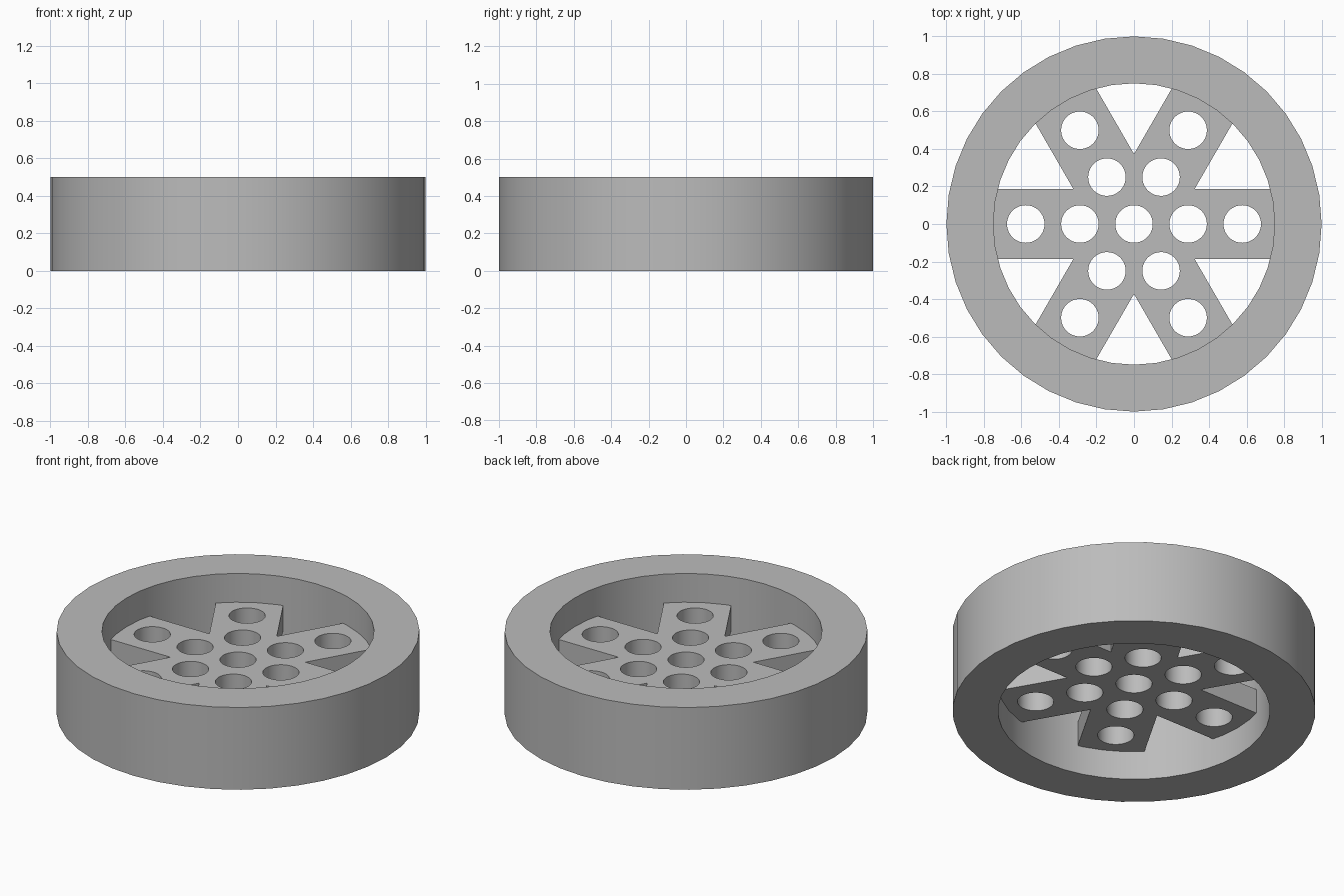
import bpy, bmesh
from math import sin, cos, pi, asin, sqrt

cube = bpy.data.objects.get("Cube")
if cube:
    bpy.data.objects.remove(cube)

OUTER, INNER, HEIGHT = 1.0, 0.75, 0.5
SIDES = 40
PLATE_LOW, PLATE_HIGH = 0.175, 0.325
HALF_WIDTH = 0.1865
HOLE_RADIUS, HOLE_STEP = 0.1, 0.2885

grey = bpy.data.materials.new("plain grey")
grey.use_nodes = True
colour = (0.5, 0.5, 0.5, 1)
grey.diffuse_color = colour
grey.node_tree.nodes["Principled BSDF"].inputs["Base Color"].default_value = colour


def make_object(name, bm):
    bmesh.ops.recalc_face_normals(bm, faces=bm.faces)
    mesh = bpy.data.meshes.new(name)
    bm.to_mesh(mesh)
    bm.free()
    mesh.materials.append(grey)
    obj = bpy.data.objects.new(name, mesh)
    bpy.context.collection.objects.link(obj)
    return obj


def smooth(obj):
    bpy.ops.object.select_all(action="DESELECT")
    obj.select_set(True)
    bpy.context.view_layer.objects.active = obj
    bpy.ops.object.shade_smooth_by_angle(angle=pi / 6)


# Rim: rectangular section swept round the axle
bm = bmesh.new()
section = [(INNER, 0), (OUTER, 0), (OUTER, HEIGHT), (INNER, HEIGHT)]
verts = [bm.verts.new((r, 0, z)) for r, z in section]
edges = [bm.edges.new((verts[i - 1], verts[i])) for i in range(4)]
bmesh.ops.spin(bm, geom=verts + edges, cent=(0, 0, 0), axis=(0, 0, 1),
               angle=2 * pi, steps=SIDES, use_merge=True)
bmesh.ops.remove_doubles(bm, verts=bm.verts, dist=1e-4)
rim = make_object("rim", bm)
smooth(rim)

# Spoke plate: six straight arms whose ends sit just inside the rim
bm = bmesh.new()
reach = INNER + 0.006
spread = asin(HALF_WIDTH / reach)
outline = []
for k in range(6):
    arm = k * pi / 3
    for t in (-1, -0.5, 0, 0.5, 1):
        a = arm + t * spread
        outline.append(bm.verts.new((reach * cos(a), reach * sin(a), PLATE_LOW)))
    a = arm + pi / 6
    outline.append(bm.verts.new((2 * HALF_WIDTH * cos(a), 2 * HALF_WIDTH * sin(a), PLATE_LOW)))
face = bm.faces.new(outline)
top = bmesh.ops.extrude_face_region(bm, geom=[face])["geom"]
bmesh.ops.translate(bm, vec=(0, 0, PLATE_HIGH - PLATE_LOW),
                    verts=[v for v in top if isinstance(v, bmesh.types.BMVert)])
spokes = make_object("spoke_plate", bm)

# Hole cutter: one hole in the middle and two along each arm
centres = [(0, 0)]
for k in range(6):
    for ring in (1, 2):
        r = ring * HOLE_STEP
        centres.append((r * cos(k * pi / 3), r * sin(k * pi / 3)))
bm = bmesh.new()
for x, y in centres:
    made = bmesh.ops.create_cone(bm, cap_ends=True, segments=SIDES, depth=HEIGHT,
                                 radius1=HOLE_RADIUS, radius2=HOLE_RADIUS)
    bmesh.ops.translate(bm, verts=made["verts"], vec=(x, y, HEIGHT / 2))
cutter = make_object("hole_cutter", bm)
cutter.hide_render = True

cut = spokes.modifiers.new("holes", "BOOLEAN")
cut.operation = "DIFFERENCE"
cut.solver = "EXACT"
cut.object = cutter
bpy.context.view_layer.objects.active = spokes
bpy.ops.object.modifier_apply(modifier=cut.name)
bpy.data.objects.remove(cutter)
smooth(spokes)
